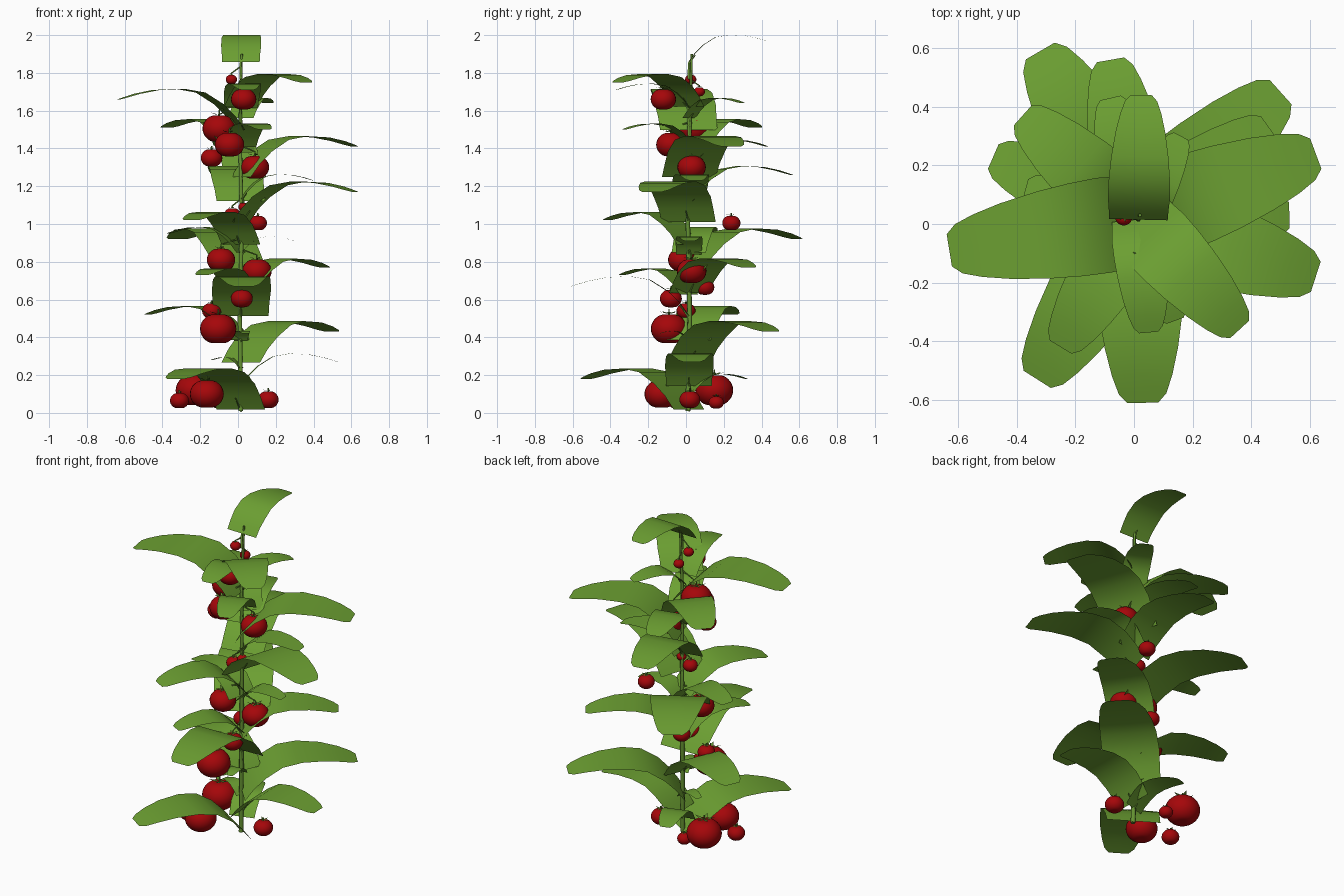
import bpy, bmesh, math
from mathutils import Vector

if "Cube" in bpy.data.objects:
    bpy.data.objects.remove(bpy.data.objects["Cube"], do_unlink=True)


def material(name, colour):
    mat = bpy.data.materials.new(name)
    mat.use_nodes = True
    mat.diffuse_color = (*colour, 1)
    mat.node_tree.nodes["Principled BSDF"].inputs["Base Color"].default_value = (*colour, 1)
    return mat


LEAF = material("leaf green", (0.15, 0.35, 0.032))
STEM = material("stem green", (0.13, 0.29, 0.032))
RED = material("ripe red", (0.38, 0.002, 0.003))


def add_object(name, bm, mats, smooth=True):
    mesh = bpy.data.meshes.new(name)
    bm.to_mesh(mesh)
    bm.free()
    for mat in mats:
        mesh.materials.append(mat)
    for face in mesh.polygons:
        face.use_smooth = smooth
    obj = bpy.data.objects.new(name, mesh)
    bpy.context.collection.objects.link(obj)
    return obj


def tube(name, points, radii, mat):
    curve = bpy.data.curves.new(name, "CURVE")
    curve.dimensions = "3D"
    curve.bevel_depth = 1
    curve.bevel_resolution = 1
    curve.use_fill_caps = True
    spline = curve.splines.new("POLY")
    spline.points.add(len(points) - 1)
    for target, point, radius in zip(spline.points, points, radii):
        target.co = (*point, 1)
        target.radius = radius
    curve.materials.append(mat)
    obj = bpy.data.objects.new(name, curve)
    bpy.context.collection.objects.link(obj)
    return obj


# Arching blade: distance along, height against the tip, half width (all per unit of length)
BLADE = [(0, -.25, .235), (.08, -.14, .24), (.18, -.04, .25), (.33, .055, .245), (.5, .085, .23),
         (.7, .075, .2), (.85, .045, .165), (.95, .015, .13), (1, 0, .085)]


def leaf(index, x, y, z):
    root = Vector((.015, .015, z))
    reach = Vector((x, y, z)) - root
    length = reach.length
    along = reach.normalized()
    across = Vector((-along.y, along.x, 0))
    bm = bmesh.new()
    rows = []
    for distance, height, half in BLADE:
        centre = root + along * distance * length + Vector((0, 0, height * length))
        centre.z = max(centre.z, .01)
        rows.append([bm.verts.new(centre + across * half * length * side) for side in (-1, 0, 1)])
    for near, far in zip(rows, rows[1:]):
        for k in range(2):
            bm.faces.new((near[k], far[k], far[k + 1], near[k + 1]))
    bmesh.ops.recalc_face_normals(bm, faces=bm.faces)
    if sum(face.normal.z for face in bm.faces) < 0:
        bmesh.ops.reverse_faces(bm, faces=bm.faces)
    base = rows[0][1].co.copy()
    under = rows[1][1].co - Vector((0, 0, .012))
    add_object(f"leaf_{index}", bm, [LEAF])
    # Stalk joining the blade to the main stem
    low = Vector((.015, .015, max(base.z - .09, .02)))
    tube(f"leaf_stalk_{index}", [low, base - Vector((0, 0, .008)), under], [.008, .006, .003], STEM)


def tomato(index, x, y, z, radius):
    bm = bmesh.new()
    bmesh.ops.create_uvsphere(bm, u_segments=24, v_segments=16, radius=radius)
    for vert in bm.verts:
        dent = max(0, 1 - math.hypot(vert.co.x, vert.co.y) / (radius * .5))
        vert.co.z = vert.co.z * .87 - math.copysign(dent * radius * .1, vert.co.z)
    obj = add_object(f"tomato_{index}", bm, [RED])
    obj.location = (x, y, z)
    # Star of sepals with upturned points
    bm = bmesh.new()
    for k in range(5):
        turn = math.tau * k / 5

        def spot(distance, angle, height):
            return bm.verts.new((radius * distance * math.cos(turn + angle),
                                 radius * distance * math.sin(turn + angle), radius * height))
        hub, left, right = spot(0, 0, .84), spot(.3, .4, .87), spot(.3, -.4, .87)
        tip = spot(.62, 0, .98)
        bm.faces.new((hub, right, left))
        bm.faces.new((left, right, tip))
    obj = add_object(f"calyx_{index}", bm, [STEM], smooth=False)
    obj.location = (x, y, z)
    # Short stub on top; hanging fruit near the stem is also tied to it
    top = Vector((x, y, z + radius * .8))
    bend = top + Vector((0, 0, radius * .3))
    path, radii = [top, bend], [.005, .004]
    if z > .3 and math.hypot(x, y) < .12:
        path.append(Vector((.015, .015, z + radius + .04)))
        radii.append(.004)
    tube(f"fruit_stalk_{index}", path, radii, STEM)


# Main stem
tube("main_stem", [(.015, .01, .01), (.01, .02, .5), (.02, .01, 1), (.01, .02, 1.5), (.02, .03, 1.9)],
     [.014, .013, .012, .01, .006], STEM)

# Leaf tips, from the bottom up
leaf_tips = [
    (-.33, -.53, .18), (-.08, .32, .18), (-.14, .07, .28), (.53, .03, .27), (.04, -.14, .42),
    (.5, .45, .43), (-.48, .23, .52), (.03, -.61, .67), (-.19, -.34, .73), (.46, .33, .77),
    (.3, .02, .91), (-.32, .59, .92), (-.37, .12, .95), (-.25, -.42, 1.02),
    (.62, -.18, 1.17), (.4, .05, 1.23), (-.08, .56, 1.26), (.62, .24, 1.41),
    (-.08, .43, 1.41), (.14, -.33, 1.5), (-.38, .37, 1.51), (.16, .3, 1.64),
    (-.63, -.09, 1.66), (.05, -.37, 1.71), (.36, -.36, 1.75), (.025, .44, 1.965)]
for index, place in enumerate(leaf_tips, 1):
    leaf(index, *place)

# Fruit centres and radii, from the bottom up
fruits = [
    (-.31, -.05, .065, .05), (-.1, .16, .055, .04), (.16, .02, .07, .055), (-.165, -.13, .1, .09),
    (-.23, .15, .12, .1), (-.105, -.09, .445, .096), (-.14, 0, .54, .05), (.02, -.08, .605, .058),
    (-.04, .1, .665, .05), (.1, .03, .75, .078), (-.09, -.02, .81, .075), (.105, .24, 1.005, .048),
    (-.03, 0, 1.05, .042), (.03, 0, 1.09, .028), (.09, .03, 1.3, .075), (-.14, 0, 1.35, .057),
    (-.045, -.08, 1.42, .078), (-.1, .04, 1.505, .088), (.03, -.12, 1.66, .067),
    (0, .07, 1.7, .03), (-.035, .025, 1.765, .03)]
for index, place in enumerate(fruits, 1):
    tomato(index, *place)
